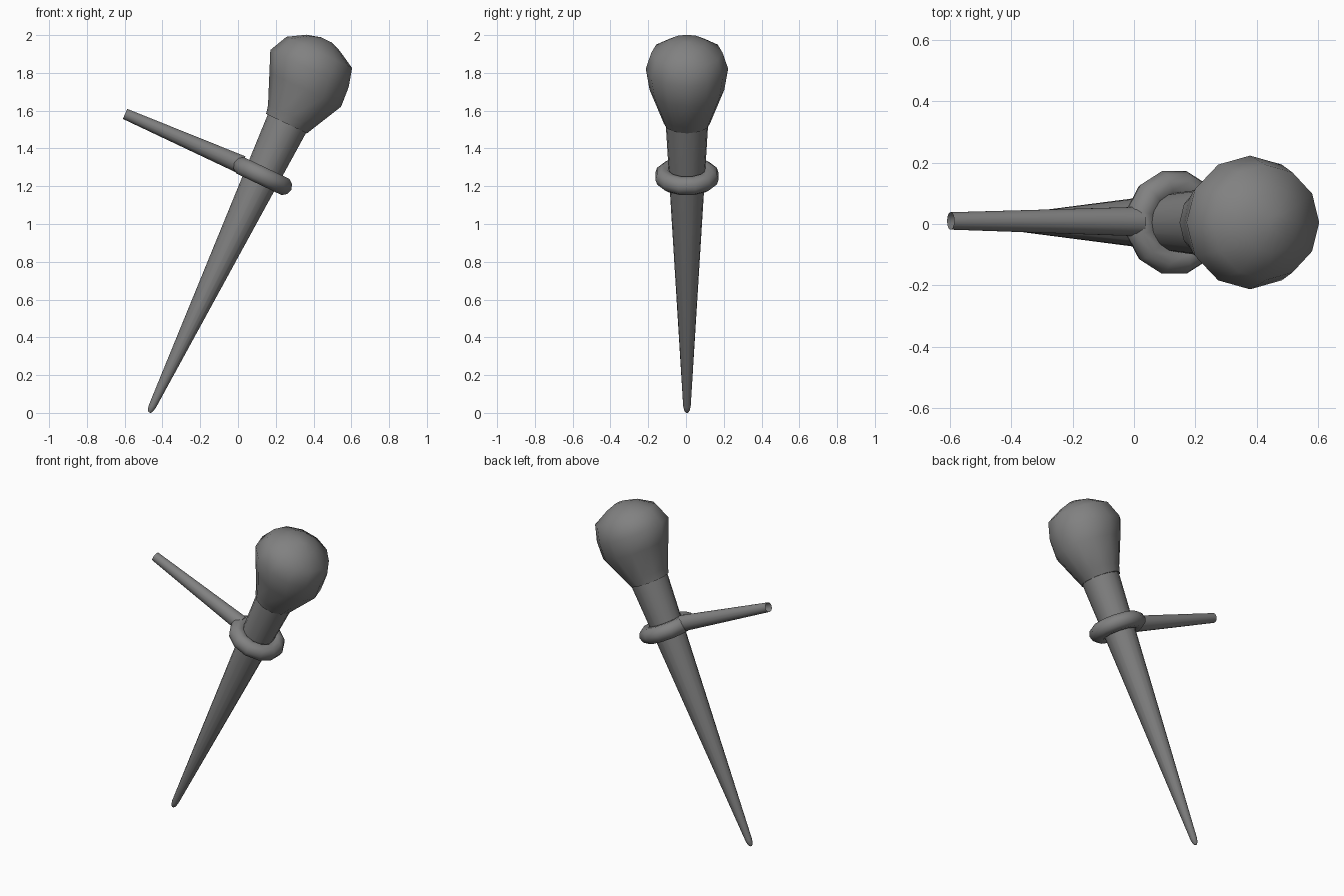
import bpy, bmesh, math
from mathutils import Vector

if "Cube" in bpy.data.objects:
    bpy.data.objects.remove(bpy.data.objects["Cube"])

TIP = Vector((-0.47, 0.005, 0.0))
AXIS = Vector((0.43, 0, 0.903)).normalized()
SIDE = Vector((AXIS.z, 0, -AXIS.x))
Y = Vector((0, 1, 0))

# Dark grey for every part
DARK = bpy.data.materials.new("dark_grey")
DARK.diffuse_color = (0.22, 0.22, 0.22, 1)
DARK.use_nodes = True
DARK.node_tree.nodes["Principled BSDF"].inputs["Base Color"].default_value = DARK.diffuse_color


def finish(name, bm, angle=40):
    bmesh.ops.recalc_face_normals(bm, faces=bm.faces)
    mesh = bpy.data.meshes.new(name)
    bm.to_mesh(mesh)
    bm.free()
    mesh.materials.append(DARK)
    obj = bpy.data.objects.new(name, mesh)
    bpy.context.collection.objects.link(obj)
    bpy.ops.object.select_all(action='DESELECT')
    obj.select_set(True)
    bpy.context.view_layer.objects.active = obj
    bpy.ops.object.shade_smooth_by_angle(angle=math.radians(angle))
    return obj


def loft(name, origin, axis, side, rings, sides, caps=(True, True), angle=40):
    """Rings are (height along axis, lowest side, highest side, y radius)."""
    bm = bmesh.new()
    loops = []
    for u, lo, hi, ry in rings:
        mid, rs = (lo + hi) / 2, (hi - lo) / 2
        loops.append([bm.verts.new(origin + axis * u
                      + side * (mid + rs * math.cos(2 * math.pi * i / sides))
                      + Y * ry * math.sin(2 * math.pi * i / sides))
                      for i in range(sides)])
    for a, b in zip(loops, loops[1:]):
        for i in range(sides):
            j = (i + 1) % sides
            bm.faces.new((a[i], a[j], b[j], b[i]))
    if caps[0]:
        bm.faces.new(loops[0])
    if caps[1]:
        bm.faces.new(loops[-1])
    return finish(name, bm, angle)


def round_ring(u, r):
    return (u, -r, r, r)


# Tapered shaft with a blunt tip
loft("shaft", TIP, AXIS, SIDE,
     [round_ring(u, r) for u, r in
      ((0.003, 0.007), (0.015, 0.015), (0.04, 0.02), (1.76, 0.116))], 16)

# Lumpy knob at the top
loft("knob", TIP, AXIS, SIDE,
     [(1.695, -0.122, 0.118, 0.122), (1.74, -0.132, 0.14, 0.138),
      (1.90, -0.20, 0.22, 0.198), (2.01, -0.247, 0.212, 0.218),
      (2.11, -0.20, 0.185, 0.188), (2.165, -0.11, 0.085, 0.10),
      (2.186, -0.035, 0.03, 0.03)], 12, angle=60)

# Collar ring around the shaft
bm = bmesh.new()
centre = TIP + AXIS * 1.39 + SIDE * 0.004
major, minor, n, m = 0.123, 0.05, 12, 10
grid = []
for i in range(n):
    a = 2 * math.pi * (i + 0.5) / n
    out = SIDE * math.cos(a) + Y * math.sin(a)
    grid.append([bm.verts.new(centre + out * (major + minor * math.cos(2 * math.pi * k / m))
                 + AXIS * minor * math.sin(2 * math.pi * k / m)) for k in range(m)])
for i in range(n):
    for k in range(m):
        a, b, k2 = grid[i], grid[(i + 1) % n], (k + 1) % m
        bm.faces.new((a[k], b[k], b[k2], a[k2]))
finish("collar_ring", bm, 60)

# Tapered side handle, open at the outer end
start = Vector((0.02, 0.008, 1.313))
end = Vector((-0.598, 0.01, 1.583))
direction = (end - start).normalized()
loft("side_handle", start, direction, Vector((-direction.z, 0, direction.x)),
     [round_ring(0, 0.049), round_ring((end - start).length, 0.029)],
     14, caps=(True, False))
